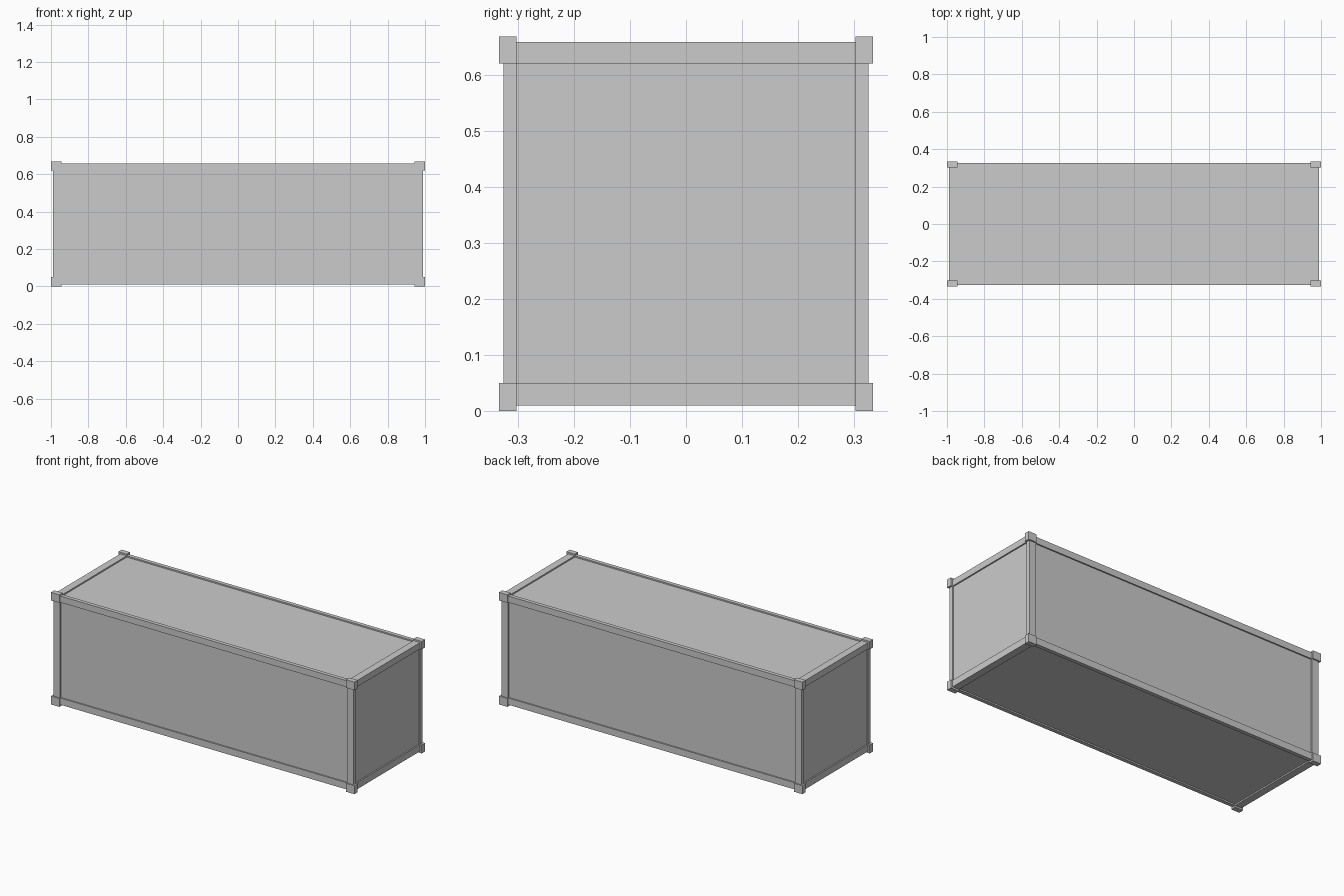
import bpy, bmesh
from mathutils import Vector

if "Cube" in bpy.data.objects:
    bpy.data.objects.remove(bpy.data.objects["Cube"])

# Main dimensions: casting outer faces, casting inner faces, frame outer faces
CX, CY, CZ = 1.0, 0.333, 0.668
IX, IY, IZ0, IZ1 = 0.945, 0.302, 0.05, 0.62
FX, FY, FZ0, FZ1 = 0.989, 0.325, 0.01, 0.658
R = 0.008  # panel recess


def box(name, lo, hi):
    lo, hi = Vector(lo), Vector(hi)
    bm = bmesh.new()
    bmesh.ops.create_cube(bm, size=1)
    for v in bm.verts:
        v.co = Vector(((lo[i] + hi[i]) / 2 + v.co[i] * (hi[i] - lo[i])) for i in range(3))
    mesh = bpy.data.meshes.new(name)
    bm.to_mesh(mesh)
    bm.free()
    obj = bpy.data.objects.new(name, mesh)
    bpy.context.collection.objects.link(obj)
    return obj


def span(s, a, b):
    return (a, b) if s > 0 else (-b, -a)


levels = (("bottom", 0, IZ0, FZ0, IZ0), ("top", IZ1, CZ, IZ1, FZ1))

for sx in (-1, 1):
    xc, xf = span(sx, IX, CX), span(sx, IX, FX)
    for sy in (-1, 1):
        yc, yf = span(sy, IY, CY), span(sy, IY, FY)
        # Corner posts and castings
        box("corner_post", (xf[0], yf[0], IZ0), (xf[1], yf[1], IZ1))
        for level, c0, c1, f0, f1 in levels:
            box(level + "_corner_casting", (xc[0], yc[0], c0), (xc[1], yc[1], c1))
    # End rails
    for level, c0, c1, f0, f1 in levels:
        box(level + "_end_rail", (xf[0], -IY, f0), (xf[1], IY, f1))

# Side rails
for sy in (-1, 1):
    yf = span(sy, IY, FY)
    for level, c0, c1, f0, f1 in levels:
        box(level + "_side_rail", (-IX, yf[0], f0), (IX, yf[1], f1))

# Recessed wall, roof and floor panels
T = 0.008
for s, side in ((-1, "front"), (1, "back")):
    y = span(s, FY - R - T, FY - R)
    box(side + "_wall_panel", (-IX, y[0], IZ0), (IX, y[1], IZ1))
for s, side in ((-1, "left"), (1, "right")):
    x = span(s, FX - R - T, FX - R)
    box(side + "_end_panel", (x[0], -IY, IZ0), (x[1], IY, IZ1))
box("roof_panel", (-IX, -IY, FZ1 - R - T), (IX, IY, FZ1 - R))
box("floor_panel", (-IX, -IY, FZ0 + R), (IX, IY, FZ0 + R + T))
